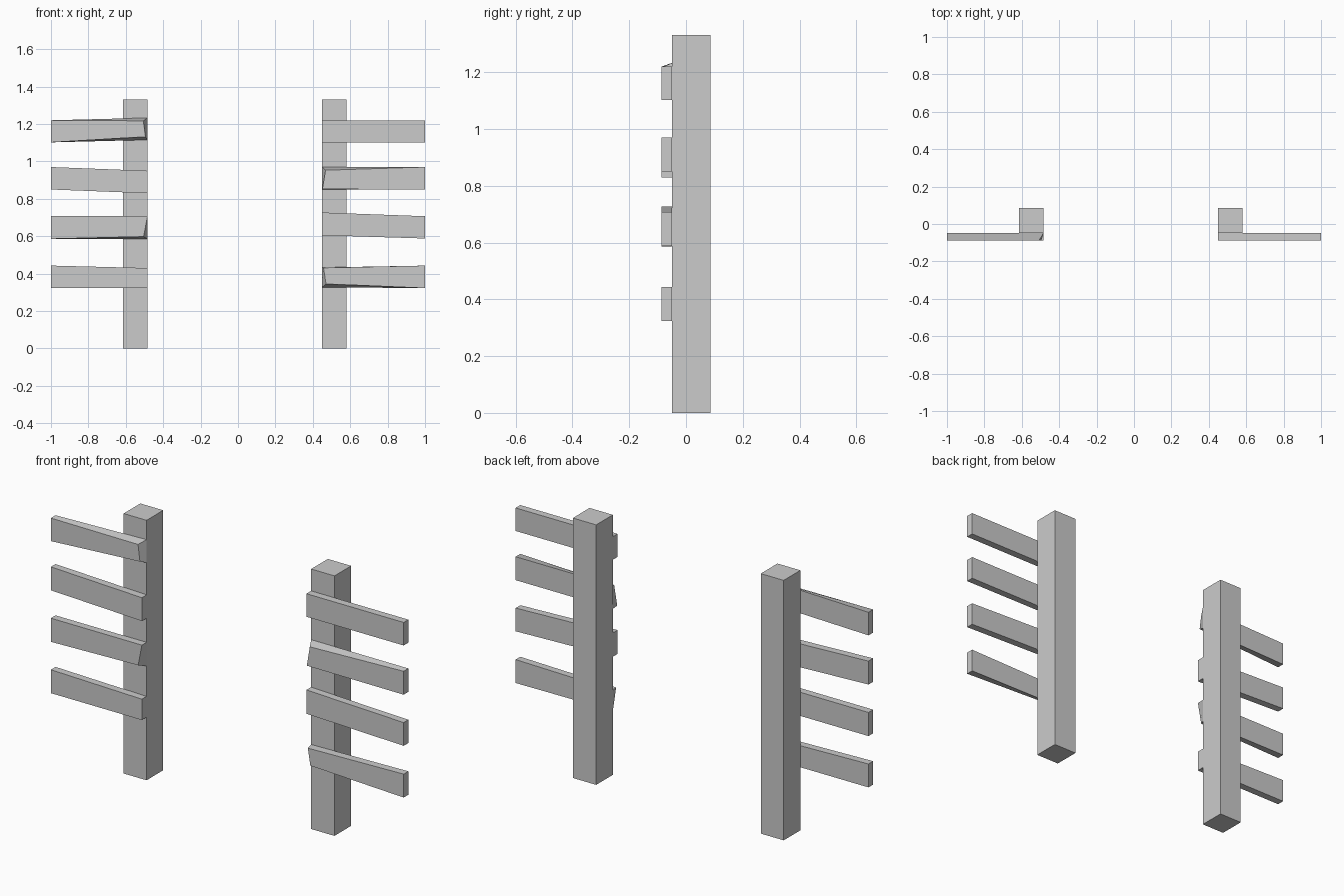
import bpy, bmesh

if "Cube" in bpy.data.objects:
    bpy.data.objects.remove(bpy.data.objects["Cube"])

FRONT, MID, BACK = -0.087, -0.049, 0.086


def solid(name, back, front, yb, yf):
    """Box-like solid from two four-corner (x, z) outlines joined along y."""
    bm = bmesh.new()
    b = [bm.verts.new((x, yb, z)) for x, z in back]
    f = [bm.verts.new((x, yf, z)) for x, z in front]
    bm.faces.new(b)
    bm.faces.new(f)
    for i in range(4):
        j = (i + 1) % 4
        bm.faces.new((b[i], b[j], f[j], f[i]))
    bmesh.ops.recalc_face_normals(bm, faces=bm.faces)
    mesh = bpy.data.meshes.new(name)
    bm.to_mesh(mesh)
    bm.free()
    obj = bpy.data.objects.new(name, mesh)
    bpy.context.collection.objects.link(obj)


def post(name, x0, x1):
    outline = [(x0, 0), (x1, 0), (x1, 1.332), (x0, 1.332)]
    solid(name, outline, outline, BACK, MID)


def plank(name, xo, xi, outer, inner, cut=None):
    """cut = (bottom, top) corners of the chipped front face at the inner end."""
    back = [(xo, outer[0]), (xi, inner[0]), (xi, inner[1]), (xo, outer[1])]
    front = list(back)
    if cut:
        front[1], front[2] = cut
    solid(name, back, front, MID, FRONT)


# Posts
post("left_post", -0.614, -0.484)
post("right_post", 0.449, 0.581)

# Broken planks: outer z range, inner z range, chipped front corners
left = [
    ((0.323, 0.443), (0.323, 0.43), None),
    ((0.586, 0.707), (0.586, 0.707), ((-0.505, 0.598), (-0.484, 0.707))),
    ((0.85, 0.97), (0.83, 0.95), None),
    ((1.102, 1.22), (1.115, 1.233), ((-0.495, 1.132), (-0.506, 1.217))),
]
right = [
    ((0.323, 0.443), (0.327, 0.433), ((0.471, 0.345), (0.457, 0.431))),
    ((0.588, 0.707), (0.605, 0.727), None),
    ((0.85, 0.97), (0.85, 0.97), ((0.451, 0.852), (0.468, 0.953))),
    ((1.102, 1.22), (1.102, 1.22), None),
]
for i, p in enumerate(left):
    plank(f"left_plank_{i + 1}", -1.0, -0.484, *p)
for i, p in enumerate(right):
    plank(f"right_plank_{i + 1}", 1.0, 0.449, *p)
